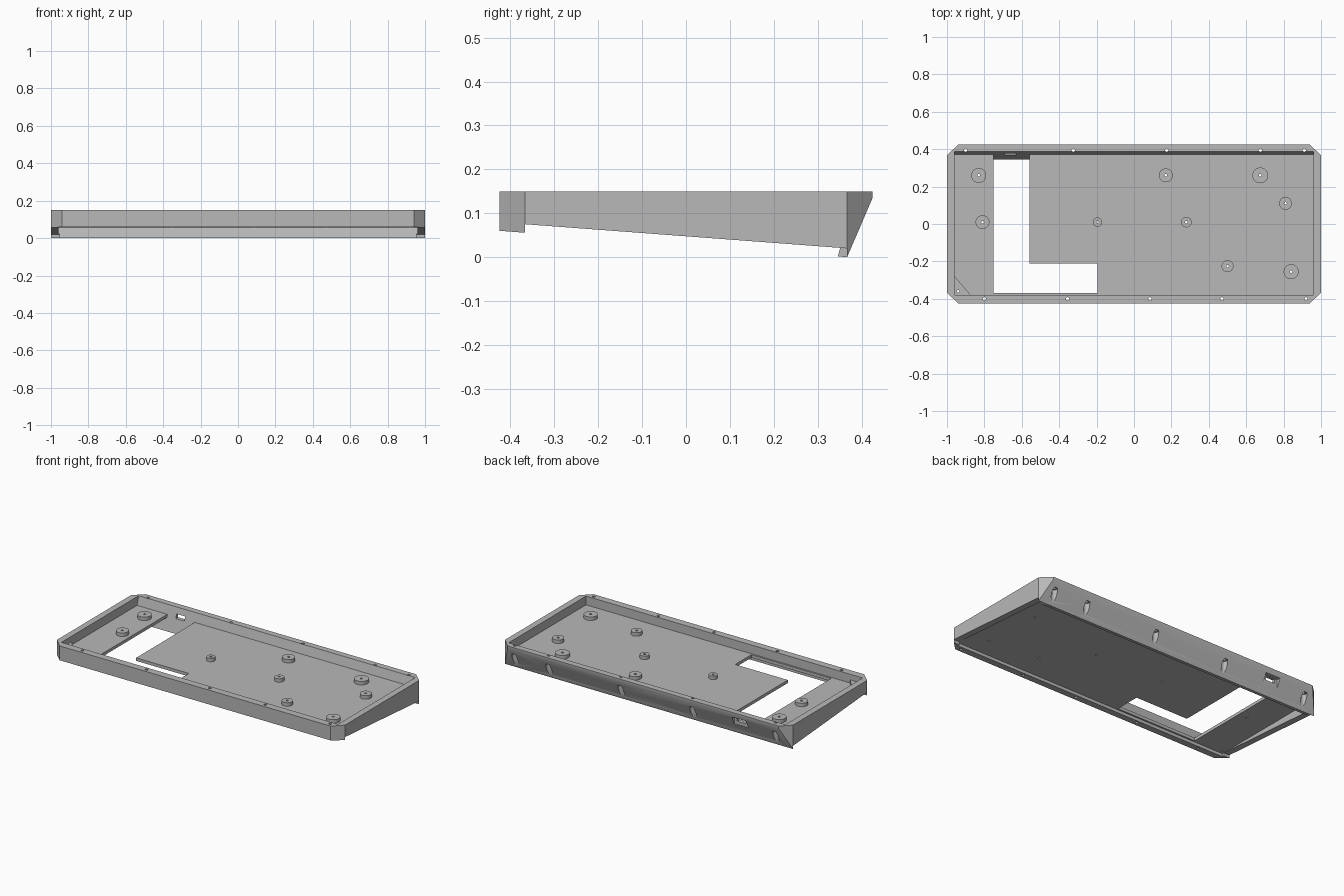
import bpy, bmesh
from mathutils import Matrix, Vector

old = bpy.data.objects.get("Cube")
if old:
    bpy.data.objects.remove(old, do_unlink=True)

grey = bpy.data.materials.new("plain grey")
grey.use_nodes = True
grey.diffuse_color = (0.48, 0.48, 0.48, 1)
grey.node_tree.nodes["Principled BSDF"].inputs["Base Color"].default_value = (0.48, 0.48, 0.48, 1)


def make(name, bm):
    bmesh.ops.recalc_face_normals(bm, faces=bm.faces)
    mesh = bpy.data.meshes.new(name)
    bm.to_mesh(mesh)
    bm.free()
    mesh.materials.append(grey)
    obj = bpy.data.objects.new(name, mesh)
    bpy.context.collection.objects.link(obj)
    return obj


def prism(name, points, low, high, axis="z"):
    """Extrude an outline along z (points are x, y) or along x (points are y, z)."""
    bm = bmesh.new()
    place = (lambda p: (p[0], p[1], low)) if axis == "z" else (lambda p: (low, p[0], p[1]))
    face = bm.faces.new([bm.verts.new(place(p)) for p in points])
    ext = bmesh.ops.extrude_face_region(bm, geom=[face])
    move = Vector((0, 0, high - low)) if axis == "z" else Vector((high - low, 0, 0))
    bmesh.ops.translate(bm, vec=move, verts=[v for v in ext["geom"] if isinstance(v, bmesh.types.BMVert)])
    return make(name, bm)


def rect(x0, x1, y0, y1):
    return [(x0, y0), (x1, y0), (x1, y1), (x0, y1)]


def cylinder(name, x, y, radius, low, high, sides=24):
    bm = bmesh.new()
    bmesh.ops.create_cone(bm, cap_ends=True, segments=sides, radius1=radius, radius2=radius,
                          depth=high - low, matrix=Matrix.Translation((x, y, (low + high) / 2)))
    return make(name, bm)


def boolean(obj, cutter, operation="DIFFERENCE"):
    cutter.hide_render = True
    mod = obj.modifiers.new("cut", "BOOLEAN")
    mod.operation, mod.object, mod.solver = operation, cutter, "EXACT"
    with bpy.context.temp_override(object=obj, active_object=obj, selected_objects=[obj]):
        bpy.ops.object.modifier_apply(modifier=mod.name)
    bpy.data.objects.remove(cutter, do_unlink=True)


# Rim: wedge side profile trimmed to an outline with clipped corners
rim = prism("case_rim", [(-0.425, 0.06), (0.367, 0), (0.425, 0.135), (0.425, 0.15), (-0.425, 0.15)],
            -1.1, 1.1, "x")
outline = [(-1, -0.367), (-0.94, -0.425), (0.94, -0.425), (1, -0.367),
           (1, 0.367), (0.94, 0.425), (-0.94, 0.425), (-1, 0.367)]
boolean(rim, prism("outline_cutter", outline, -0.2, 0.4), "INTERSECT")

# Hollow with a leaning back wall
boolean(rim, prism("hollow_cutter", [(-0.38, -0.1), (0.318, -0.1), (0.4, 0.2), (-0.38, 0.2)],
                   -0.96, 0.96, "x"))

# Raised lower edges of the side walls
for side in (-1, 1):
    boolean(rim, prism("side_cutter", [(-0.367, 0.075), (0.367, 0.02), (0.367, -0.1), (-0.367, -0.1)],
                       side * 0.955, side * 1.1, "x"))

# Screw holes through the rim, counterbored from below at the back
for x in (-0.8, -0.355, 0.085, 0.47, 0.92):
    boolean(rim, cylinder("screw_cutter", x, -0.4, 0.009, -0.1, 0.3, 16))
for x in (-0.9, -0.325, 0.175, 0.675, 0.91):
    boolean(rim, cylinder("screw_cutter", x, 0.395, 0.009, -0.1, 0.3, 16))
    boolean(rim, cylinder("counterbore_cutter", x, 0.395, 0.018, -0.1, 0.1))

# Cable port in the back wall: outer pocket and smaller opening
for half, y0, low, high in ((0.05, 0.392, 0.065, 0.115), (0.03, 0.3, 0.085, 0.112)):
    boolean(rim, prism("port_cutter", rect(-0.66 - half, -0.66 + half, y0, 0.5), low, high))

# Level floor with an L-shaped opening
FLOOR_LOW, FLOOR_TOP = 0.076, 0.095
floor = prism("floor_plate", rect(-0.965, 0.965, -0.385, 0.378), FLOOR_LOW, FLOOR_TOP)
opening = [(-0.75, -0.37), (-0.195, -0.37), (-0.195, -0.21), (-0.56, -0.21), (-0.56, 0.5), (-0.75, 0.5)]
boolean(floor, prism("opening_cutter", opening, 0, 0.2))

# Round standoffs with a bore through the floor
standoffs = [(-0.83, 0.26, 0.04), (-0.81, 0.01, 0.037), (-0.195, 0.01, 0.025),
             (0.17, 0.26, 0.037), (0.28, 0.01, 0.028), (0.675, 0.26, 0.042),
             (0.81, 0.11, 0.034), (0.5, -0.225, 0.032), (0.84, -0.255, 0.04)]
parts = []
for i, (x, y, radius) in enumerate(standoffs):
    post = cylinder(f"standoff_{i + 1}", x, y, radius, FLOOR_TOP - 0.003, 0.117, 32)
    for target in (post, floor):
        boolean(target, cylinder("bore_cutter", x, y, 0.007, 0, 0.2, 12))
    parts.append(post)

# Triangular corner gusset with a screw hole
gusset = prism("corner_gusset", [(-0.963, -0.383), (-0.87, -0.383), (-0.963, -0.275)], FLOOR_TOP - 0.003, 0.115)
for target in (gusset, floor):
    boolean(target, cylinder("gusset_hole_cutter", -0.94, -0.36, 0.007, 0, 0.2, 12))

# Smooth the round walls, keep the edges sharp
bpy.ops.object.select_all(action="DESELECT")
for obj in parts + [rim, floor, gusset]:
    obj.select_set(True)
bpy.context.view_layer.objects.active = rim
bpy.ops.object.shade_smooth_by_angle(angle=0.5)
